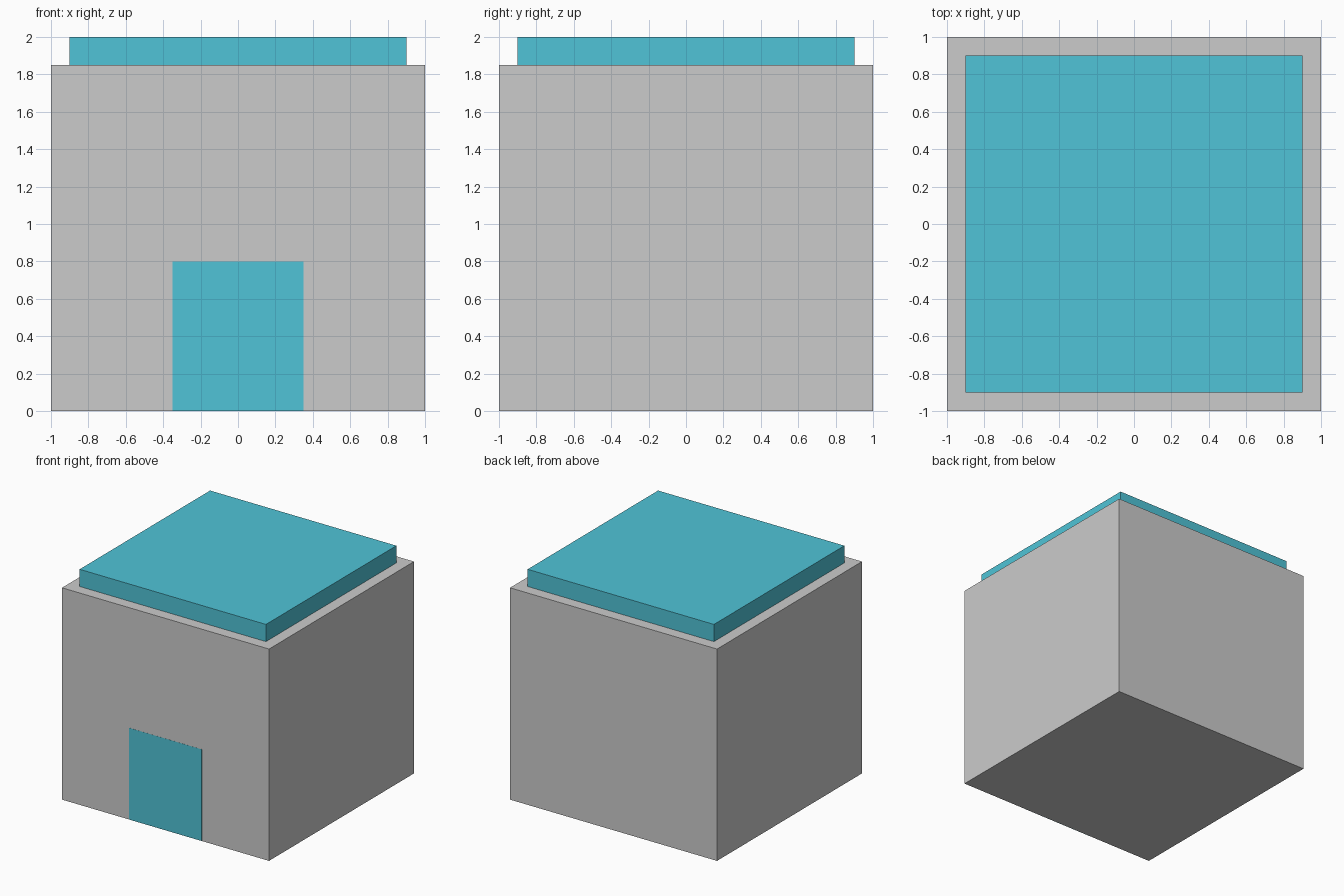
import bpy

if "Cube" in bpy.data.objects:
    bpy.data.objects.remove(bpy.data.objects["Cube"])

teal = bpy.data.materials.new("teal")
teal.diffuse_color = (0.08, 0.55, 0.68, 1)
teal.use_nodes = True
teal.node_tree.nodes["Principled BSDF"].inputs["Base Color"].default_value = teal.diffuse_color


def box(name, size, center, mat=None):
    bpy.ops.mesh.primitive_cube_add(size=1, location=center)
    ob = bpy.context.object
    ob.name = name
    ob.scale = size
    bpy.ops.object.transform_apply(location=False, rotation=False, scale=True)
    if mat:
        ob.data.materials.append(mat)
    return ob


# Main block and the inset roof slab resting on it
box("body", (2, 2, 1.85), (0, 0, 0.925))
box("roof_slab", (1.8, 1.8, 0.15), (0, 0, 1.925), teal)

# Door panel, practically flush with the front wall
box("door", (0.7, 0.004, 0.8), (0, -0.999, 0.4), teal)
